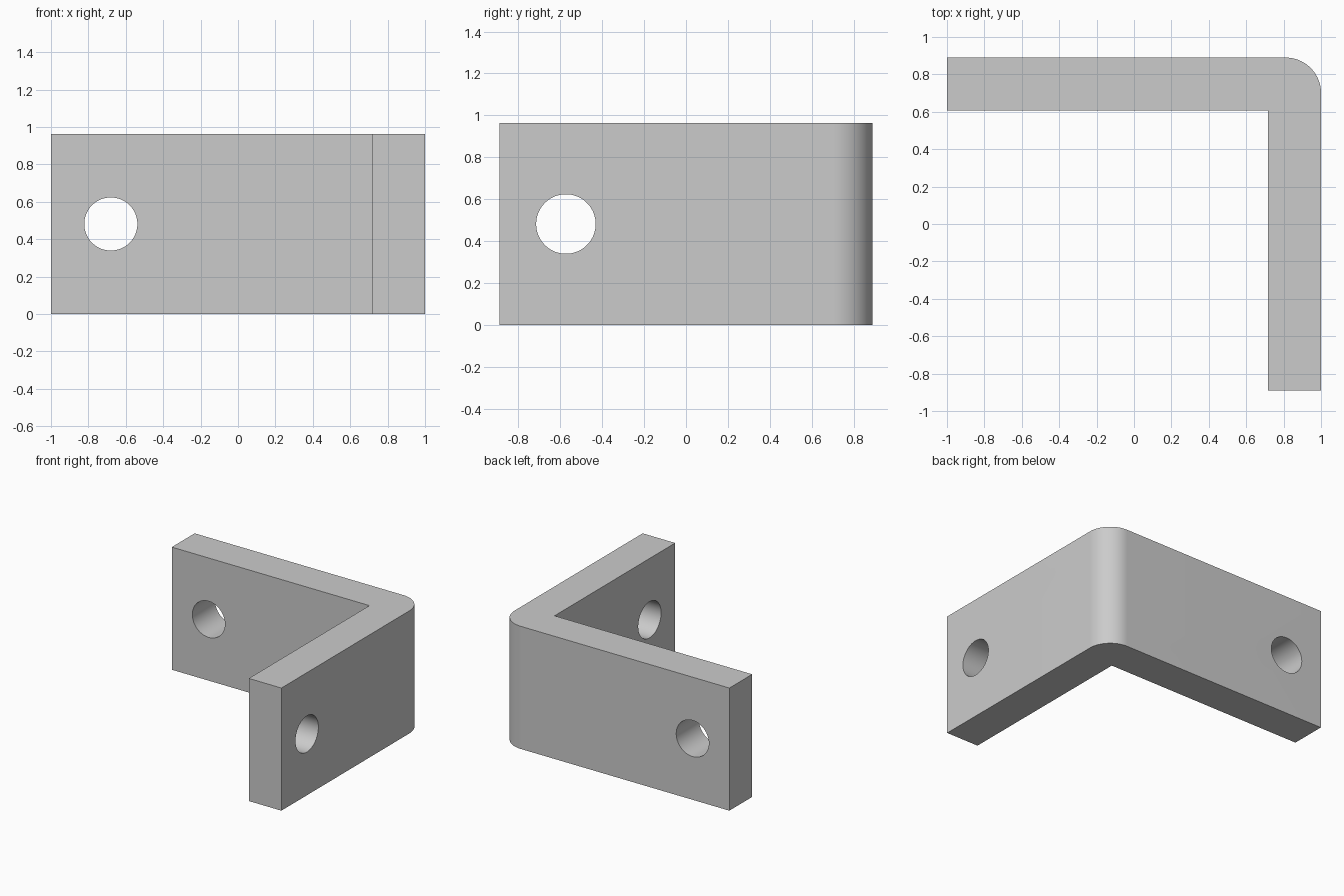
import bpy
import bmesh
from math import cos, sin, pi, radians

cube = bpy.data.objects.get("Cube")
if cube:
    bpy.data.objects.remove(cube, do_unlink=True)

W, D, H = 1.0, 0.89, 0.963      # half width, half depth, height
T, R = 0.283, 0.19              # plate thickness, outer bend radius
HOLE_R = 0.142
STEPS = 24

grey = bpy.data.materials.new("grey_metal")
grey.use_nodes = True
colour = (0.6, 0.6, 0.6, 1)
grey.diffuse_color = colour
grey.node_tree.nodes["Principled BSDF"].inputs["Base Color"].default_value = colour

# L-shaped profile with a rounded outer corner, extruded upwards
bend = [(W - R + R * cos(a), D - R + R * sin(a))
        for a in (pi / 2 * i / STEPS for i in range(STEPS + 1))]
outline = [(W - T, -D), (W, -D)] + bend + [(-W, D), (-W, D - T), (W - T, D - T)]

bm = bmesh.new()
base = bm.faces.new([bm.verts.new((x, y, 0)) for x, y in outline])
top = bmesh.ops.extrude_face_region(bm, geom=[base])["geom"]
bmesh.ops.translate(bm, vec=(0, 0, H),
                    verts=[v for v in top if isinstance(v, bmesh.types.BMVert)])
bmesh.ops.recalc_face_normals(bm, faces=bm.faces)
mesh = bpy.data.meshes.new("angle_bracket")
bm.to_mesh(mesh)
bm.free()
mesh.materials.append(grey)
bracket = bpy.data.objects.new("angle_bracket", mesh)
bpy.context.collection.objects.link(bracket)


def drill(name, location, rotation):
    """Cut a round bolt hole through one plate."""
    bpy.ops.mesh.primitive_cylinder_add(vertices=64, radius=HOLE_R, depth=2 * T,
                                        location=location, rotation=rotation)
    cutter = bpy.context.object
    cutter.name = name
    cutter.hide_render = True
    cutter.data.materials.append(grey)
    mod = bracket.modifiers.new(name, 'BOOLEAN')
    mod.operation = 'DIFFERENCE'
    mod.solver = 'EXACT'
    mod.object = cutter
    bpy.ops.object.select_all(action='DESELECT')
    bracket.select_set(True)
    bpy.context.view_layer.objects.active = bracket
    bpy.ops.object.modifier_apply(modifier=name)
    bpy.data.objects.remove(cutter, do_unlink=True)


# Bolt holes in the back plate and the side plate
drill("back_plate_hole", (-0.68, D - T / 2, H / 2), (pi / 2, 0, 0))
drill("side_plate_hole", (W - T / 2, -0.573, H / 2), (0, pi / 2, 0))

bpy.ops.object.shade_smooth_by_angle(angle=radians(30))
